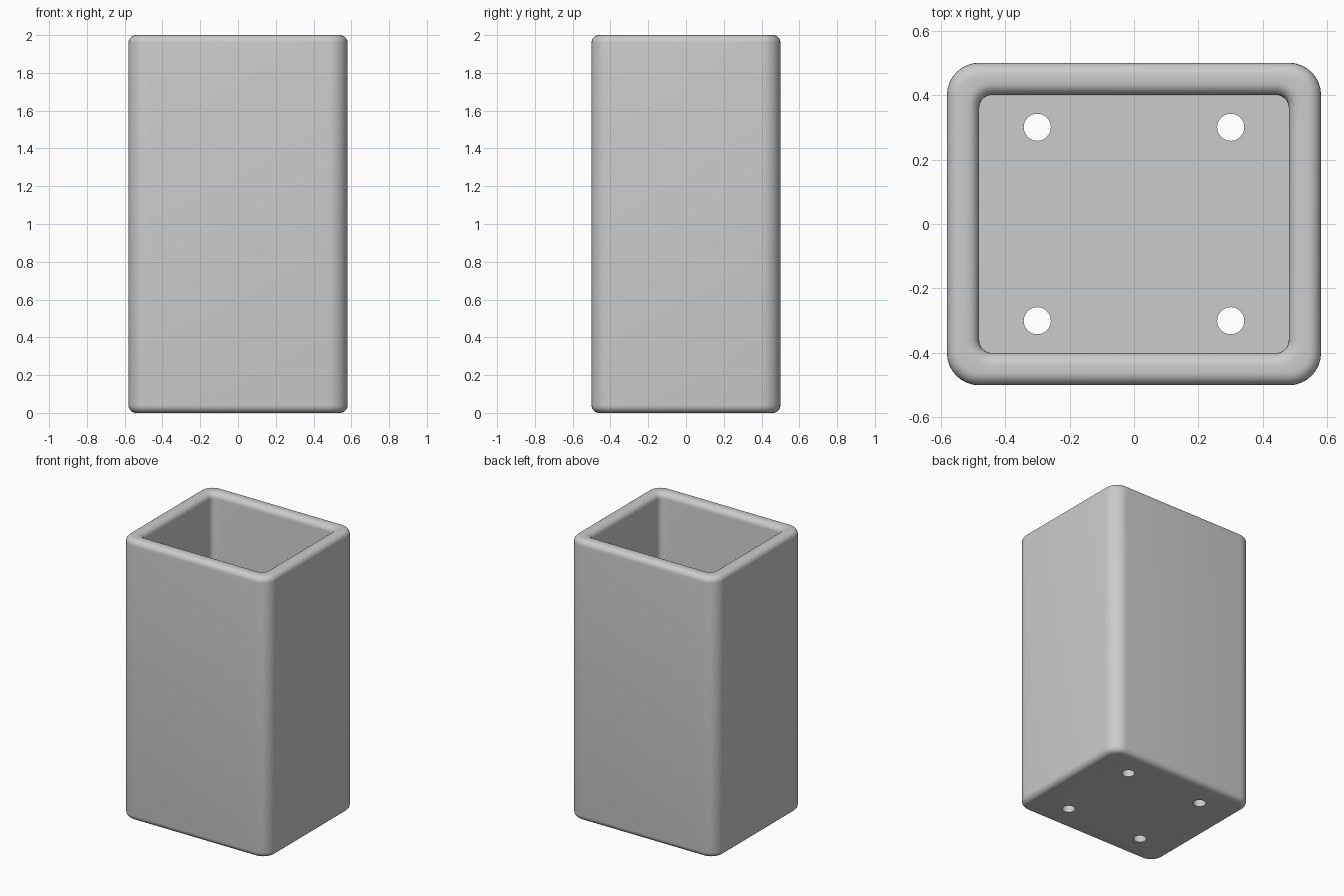
import bpy, bmesh, math

if "Cube" in bpy.data.objects:
    bpy.data.objects.remove(bpy.data.objects["Cube"])

HX, HY, H = 0.58, 0.50, 2.0      # outer half sizes and height
WALL, FLOOR = 0.10, 0.10         # wall and floor thickness
FILLET, SEG = 0.04, 6            # rim rounding

grey = bpy.data.materials.new("light grey")
grey.diffuse_color = (0.6, 0.6, 0.6, 1)
grey.use_nodes = True
grey.node_tree.nodes["Principled BSDF"].inputs["Base Color"].default_value = grey.diffuse_color


def ring(bm, inset, radius, z, n=8):
    """Rounded rectangle loop, inset from the outer wall."""
    hx, hy = HX - inset - radius, HY - inset - radius
    verts = []
    for q, (sx, sy) in enumerate([(1, 1), (-1, 1), (-1, -1), (1, -1)]):
        for i in range(n + 1):
            a = math.pi / 2 * (q + i / n)
            verts.append(bm.verts.new((sx * hx + radius * math.cos(a),
                                       sy * hy + radius * math.sin(a), z)))
    return verts


# Profile from the underside, up the outside, over the rim and down the inside
arc = [math.pi / 2 * i / SEG for i in range(SEG + 1)]
profile = []
for a in arc:
    d = FILLET * (1 - math.sin(a))
    profile.append((d, 0.10 - d, FILLET * (1 - math.cos(a))))
for a in arc:
    d = FILLET * (1 - math.cos(a))
    profile.append((d, 0.10 - d, H - FILLET * (1 - math.sin(a))))
for a in arc:
    d = WALL - FILLET * (1 - math.sin(a))
    profile.append((d, 0.04 + WALL - d, H - FILLET * (1 - math.cos(a))))
profile.append((WALL, 0.04, FLOOR))

# Holder body
bm = bmesh.new()
rings = [ring(bm, *p) for p in profile]
for lo, hi in zip(rings, rings[1:]):
    for i in range(len(lo)):
        j = (i + 1) % len(lo)
        bm.faces.new((lo[i], lo[j], hi[j], hi[i]))
bm.faces.new(rings[0][::-1])
bm.faces.new(rings[-1])
bmesh.ops.recalc_face_normals(bm, faces=bm.faces)
mesh = bpy.data.meshes.new("holder_body")
bm.to_mesh(mesh)
bm.free()
body = bpy.data.objects.new("holder_body", mesh)
bpy.context.collection.objects.link(body)
mesh.materials.append(grey)

# Four drain holes through the floor
bm = bmesh.new()
for x in (-0.3, 0.3):
    for y in (-0.3, 0.3):
        new = bmesh.ops.create_cone(bm, cap_ends=True, segments=32, radius1=0.042,
                                    radius2=0.042, depth=0.4)
        bmesh.ops.translate(bm, verts=new["verts"], vec=(x, y, FLOOR / 2))
cut_mesh = bpy.data.meshes.new("drain_hole_cutter")
bm.to_mesh(cut_mesh)
bm.free()
cut_mesh.materials.append(grey)
cutter = bpy.data.objects.new("drain_hole_cutter", cut_mesh)
bpy.context.collection.objects.link(cutter)

# Apply the cut, then remove the cutter
bpy.context.view_layer.objects.active = body
body.select_set(True)
mod = body.modifiers.new("drain_holes", "BOOLEAN")
mod.operation, mod.solver, mod.object = "DIFFERENCE", "EXACT", cutter
bpy.ops.object.modifier_apply(modifier=mod.name)
bpy.data.objects.remove(cutter)
bpy.ops.object.shade_smooth_by_angle(angle=math.radians(35))
